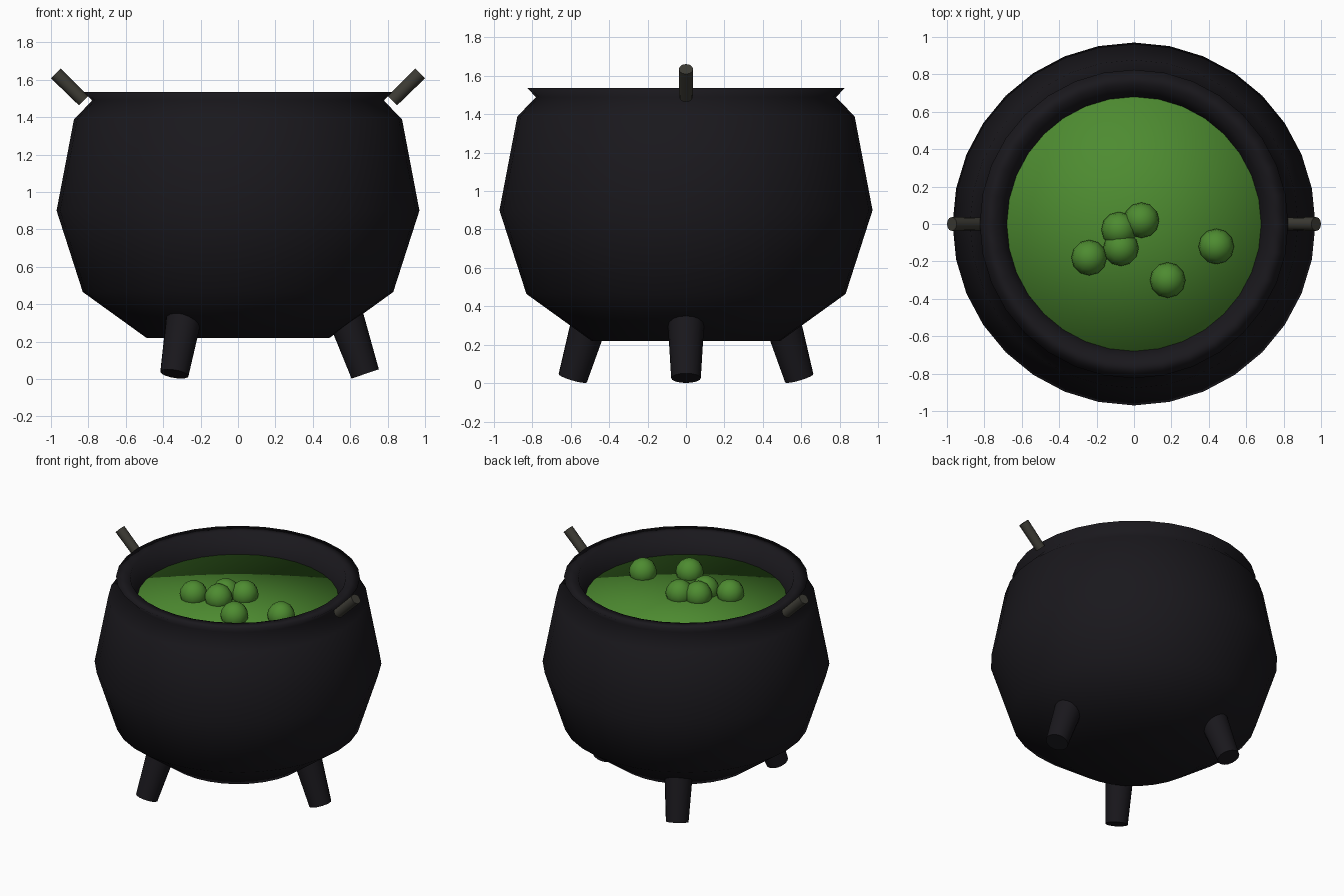
import bpy, bmesh
from math import sin, cos, pi, radians
from mathutils import Vector

if "Cube" in bpy.data.objects:
    bpy.data.objects.remove(bpy.data.objects["Cube"])


def material(name, rgb):
    m = bpy.data.materials.new(name)
    m.diffuse_color = (*rgb, 1)
    m.use_nodes = True
    m.node_tree.nodes["Principled BSDF"].inputs["Base Color"].default_value = m.diffuse_color
    return m


IRON = material("dark iron", (0.010, 0.009, 0.012))
HANDLE = material("worn metal", (0.045, 0.043, 0.034))
GREEN = material("green brew", (0.075, 0.26, 0.03))


def finish(name, bm, mat, angle=None):
    bmesh.ops.recalc_face_normals(bm, faces=bm.faces)
    me = bpy.data.meshes.new(name)
    bm.to_mesh(me)
    bm.free()
    me.materials.append(mat)
    ob = bpy.data.objects.new(name, me)
    bpy.context.collection.objects.link(ob)
    for p in me.polygons:
        p.use_smooth = True
    if angle:
        bpy.ops.object.select_all(action='DESELECT')
        ob.select_set(True)
        bpy.context.view_layer.objects.active = ob
        bpy.ops.object.shade_smooth_by_angle(angle=radians(angle))
    return ob


def lathe(name, profile, mat, sides=32):
    """Revolve (radius, z) points about z; radius 0 becomes a pole."""
    bm = bmesh.new()
    rings = []
    for r, z in profile:
        n = sides if r else 1
        rings.append([bm.verts.new((r * cos(2 * pi * i / sides), r * sin(2 * pi * i / sides), z))
                      for i in range(n)])
    for a, b in zip(rings, rings[1:]):
        for i in range(sides):
            quad = [a[i % len(a)], a[(i + 1) % len(a)], b[(i + 1) % len(b)], b[i % len(b)]]
            bm.faces.new(list(dict.fromkeys(quad)))
    return finish(name, bm, mat)


def rod(name, start, end, r1, r2, mat, sides):
    """Tapered cylinder between two points."""
    start, end = Vector(start), Vector(end)
    bm = bmesh.new()
    bmesh.ops.create_cone(bm, cap_ends=True, segments=sides, radius1=r1, radius2=r2,
                          depth=(end - start).length)
    rot = (end - start).to_track_quat('Z', 'Y').to_matrix().to_4x4()
    bm.transform(rot)
    bmesh.ops.translate(bm, verts=bm.verts, vec=(start + end) / 2)
    return finish(name, bm, mat, 40)


# Pot body with flared rim and inner lip
lathe("cauldron_body", [(0, 0.22), (0.49, 0.22), (0.83, 0.465), (0.97, 0.90), (0.877, 1.388),
                        (0.78, 1.488), (0.825, 1.535), (0.73, 1.535), (0.68, 1.39)], IRON)

# Liquid surface
lathe("brew", [(0, 1.39), (0.68, 1.39), (0.68, 1.34), (0, 1.34)], GREEN)

# Bubbles half sunk in the liquid
for i, (x, y) in enumerate([(-0.24, -0.18), (-0.07, -0.13), (-0.08, -0.03),
                            (0.04, 0.02), (0.18, -0.30), (0.44, -0.12)]):
    bm = bmesh.new()
    bmesh.ops.create_uvsphere(bm, u_segments=12, v_segments=8, radius=0.095)
    bmesh.ops.translate(bm, verts=bm.verts, vec=(x, y, 1.415))
    finish(f"bubble_{i + 1}", bm, GREEN)

# Three splayed legs
for i in range(3):
    a = 2 * pi * i / 3
    c, s = cos(a), sin(a)
    rod(f"leg_{i + 1}", (0.68 * c, 0.68 * s, 0.027), (0.58 * c, 0.58 * s, 0.32),
        0.077, 0.095, IRON, 16)

# Slanted handle pegs on both sides
for side, label in ((1, "right"), (-1, "left")):
    rod(f"{label}_handle", (side * 0.826, 0, 1.488), (side * 0.974, 0, 1.634),
        0.035, 0.037, HANDLE, 12)
